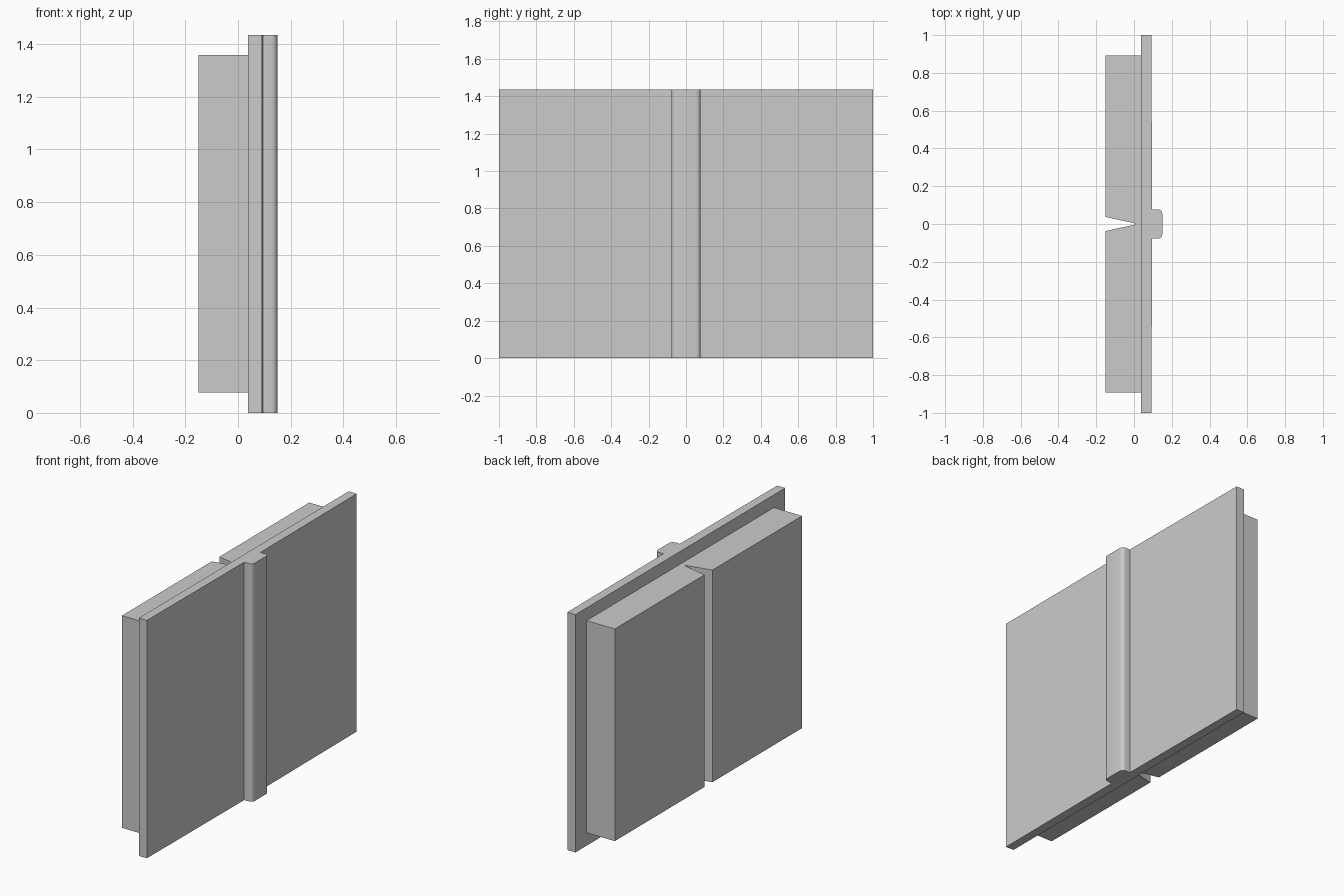
import bpy, bmesh, math

if "Cube" in bpy.data.objects:
    bpy.data.objects.remove(bpy.data.objects["Cube"])


def extrude_profile(name, half, z0, z1):
    """Mirror a half outline (y >= 0) across y and extrude it upward."""
    outline = half + [(x, -y) for x, y in reversed(half) if y > 1e-6]
    bm = bmesh.new()
    face = bm.faces.new([bm.verts.new((x, y, z0)) for x, y in outline])
    top = bmesh.ops.extrude_face_region(bm, geom=[face])["geom"]
    verts = [g for g in top if isinstance(g, bmesh.types.BMVert)]
    bmesh.ops.translate(bm, verts=verts, vec=(0, 0, z1 - z0))
    bmesh.ops.recalc_face_normals(bm, faces=bm.faces)
    mesh = bpy.data.meshes.new(name)
    bm.to_mesh(mesh)
    bm.free()
    obj = bpy.data.objects.new(name, mesh)
    bpy.context.collection.objects.link(obj)
    bpy.context.view_layer.objects.active = obj
    obj.select_set(True)
    bpy.ops.object.shade_smooth_by_angle(angle=math.radians(30))
    obj.select_set(False)
    return obj


# Cover boards with the rounded spine ridge
r = 0.024
corner = [(0.15 - r + r * math.sin(a), 0.078 - r + r * math.cos(a))
          for a in (i * math.pi / 10 for i in range(5, -1, -1))]
cover = corner + [(0.096, 0.078), (0.092, 1.0), (0.038, 1.0)]
extrude_profile("cover", cover, 0.0, 1.435)

# Page block with the V-shaped gutter
pages = [(0.038, 0.893), (-0.15, 0.893), (-0.15, 0.037),
         (-0.006, 0.006), (0.01, 0.0)]
extrude_profile("pages", pages, 0.078, 1.358)
